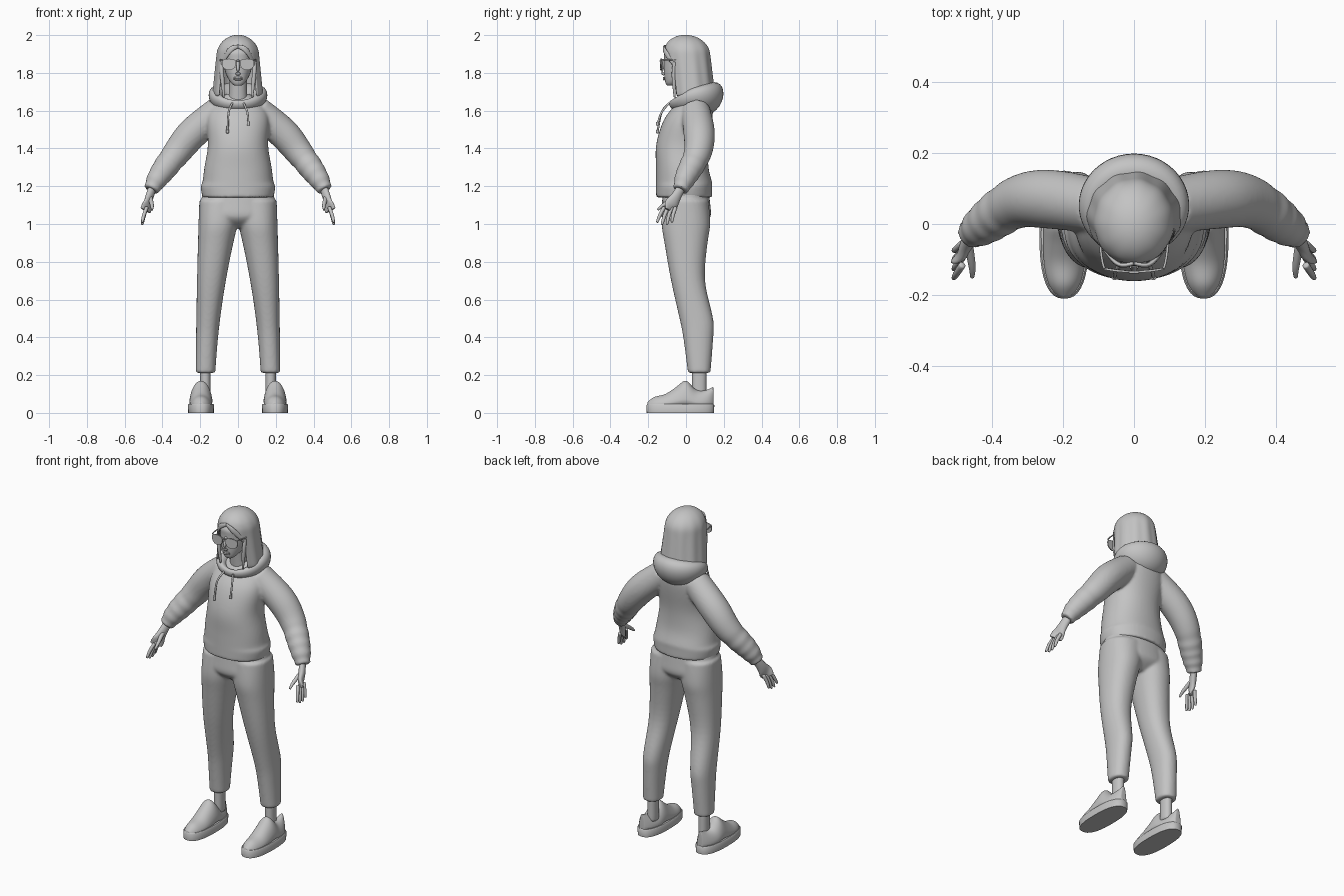
import bpy, bmesh
from math import sin, cos, pi, sqrt, radians, copysign
from mathutils import Vector

cube = bpy.data.objects.get("Cube")
if cube:
    bpy.data.objects.remove(cube)

colour = (.55, .55, .55, 1)
grey = bpy.data.materials.new("plain_grey")
grey.use_nodes = True
grey.diffuse_color = colour
grey.node_tree.nodes["Principled BSDF"].inputs["Base Color"].default_value = colour

SIDES = {"left": 1, "right": -1}


def smooth(rows, steps=3):
    """Spline through a few control rows."""
    out, last = [], len(rows) - 1
    for i in range(last):
        near = [rows[max(0, min(last, i + k))] for k in (-1, 0, 1, 2)]
        for t in [step / steps for step in range(steps)]:
            out.append([b + t / 2 * (c - a + t * (2 * a - 5 * b + 4 * c - d + t * (3 * (b - c) + d - a)))
                        for a, b, c, d in zip(*near)])
    return out + [list(rows[last])]


def turn_angles(count):
    return [2 * pi * k / count for k in range(count)]


def rounded(value, boxiness):
    return copysign(abs(value) ** (2 / boxiness), value)


def flat_ring(z, width, middle, depth, x=0, boxiness=2.2, count=24):
    """Horizontal rounded ring."""
    return [Vector((x + width * rounded(sin(a), boxiness), middle - depth * rounded(cos(a), boxiness), z))
            for a in turn_angles(count)]


def stack(rows):
    return [flat_ring(*row) for row in smooth(rows)]


def tube(path, side=1, count=12):
    """Rings square to a path of x, y, z and one or two radii."""
    points = [Vector((side * row[0], row[1], row[2])) for row in path]
    rings = []
    for i, row in enumerate(path):
        tangent = points[min(i + 1, len(points) - 1)] - points[max(i - 1, 0)]
        turn = tangent.to_track_quat('Z', 'Y')
        rings.append([points[i] + turn @ Vector((row[3] * cos(a), row[-1] * sin(a), 0))
                      for a in turn_angles(count)])
    return rings


def loft(bm, rings, closed=True, caps=True):
    """Skin a list of rings; extra rings near the ends keep them firm."""
    if caps:
        first = [a.lerp(b, .1) for a, b in zip(rings[0], rings[1])]
        last = [a.lerp(b, .1) for a, b in zip(rings[-1], rings[-2])]
        rings = [rings[0], first] + rings[1:-1] + [last, rings[-1]]
    rows = [[bm.verts.new(point) for point in ring] for ring in rings]
    count = len(rows[0])
    for low, high in zip(rows, rows[1:]):
        for i in range(count if closed else count - 1):
            j = (i + 1) % count
            bm.faces.new((low[i], low[j], high[j], high[i]))
    if caps:
        bm.faces.new(rows[0])
        bm.faces.new(rows[-1])


def finish(name, bm, subdivide=True, blend=False, thickness=0):
    bmesh.ops.remove_doubles(bm, verts=bm.verts, dist=.0001)
    bmesh.ops.recalc_face_normals(bm, faces=bm.faces)
    mesh = bpy.data.meshes.new(name)
    bm.to_mesh(mesh)
    bm.free()
    mesh.materials.append(grey)
    mesh.shade_smooth()
    if not subdivide:
        mesh.set_sharp_from_angle(angle=radians(40))
    part = bpy.data.objects.new(name, mesh)
    bpy.context.collection.objects.link(part)
    if thickness:
        shell = part.modifiers.new("shell", 'SOLIDIFY')
        shell.thickness, shell.offset = thickness, 0
    if subdivide:
        part.modifiers.new("round", 'SUBSURF').levels = 1
    if blend:
        skin = part.modifiers.new("blend", 'REMESH')
        skin.mode, skin.voxel_size, skin.use_smooth_shade = 'VOXEL', .008, True
        relax = part.modifiers.new("relax", 'SMOOTH')
        relax.factor, relax.iterations = .5, 5


def make(name, *lofts, **options):
    bm = bmesh.new()
    for rings in lofts:
        loft(bm, rings)
    finish(name, bm, **options)


# hoodie: body with a ribbed hem, sleeves with folds above the cuff
body = stack([(1.14, .19, -.01, .15), (1.2, .2, -.01, .15), (1.22, .19, -.01, .15),
              (1.3, .18, -.02, .14), (1.42, .16, -.02, .14), (1.55, .17, .01, .13),
              (1.63, .14, .04, .1), (1.69, .06, .04, .05)])
sleeve = smooth([(.1, .05, 1.6, .08), (.24, .07, 1.48, .085), (.33, .06, 1.37, .075),
                 (.42, 0, 1.25, .06), (.46, -.03, 1.18, .04)], 6)
for row in sleeve:
    if row[2] < 1.35:
        row[3] *= 1 + .07 * sin(150 * row[2])
make("hoodie", body, *[tube(sleeve, side, 16) for side in SIDES.values()], blend=True)

# hood lying round the neck, a closed tube thick at the back
bm = bmesh.new()
hood = []
for turn in turn_angles(25):
    back = (1 - cos(turn)) / 2
    outward = Vector((sin(turn), -cos(turn), 0))
    centre = Vector((.11 * sin(turn), .03 - .1 * cos(turn), 1.63 + .035 * min(1, 2 * back)))
    across = outward * (.02 + .05 * back)
    along = (Vector((0, 0, 1)) + outward / 4) * (.025 + .065 * back)
    hood.append([centre + across * cos(a) + along * sin(a) for a in turn_angles(12)])
loft(bm, hood + hood[:1], caps=False)
finish("hood", bm)

# trousers: hips and two tapering legs
hips = stack([(1.19, .185, 0, .12), (1.1, .2, 0, .13), (1.03, .2, 0, .13), (.98, .12, 0, .07)])
leg = smooth([(1.13, 0, .12), (1, 0, .13), (.9, 0, .115), (.7, .01, .09), (.5, .055, .09),
              (.4, .065, .08), (.21, .07, .06)])
legs = [[flat_ring(z, .05 + .055 * z * z, middle, depth, side * (.175 - .07 * z * z))
         for z, middle, depth in leg] for side in SIDES.values()]
make("trousers", hips, *legs, blend=True)

shoe_heights = smooth([(-.205, .055), (-.17, .085), (-.11, .1), (-.05, .14), (0, .175),
                       (.05, .125), (.1, .12), (.145, .14)])
palm = smooth([(.45, -.02, 1.2, .02, .025), (.47, -.055, 1.14, .02, .03),
               (.48, -.08, 1.1, .016, .042), (.49, -.09, 1.07, .01, .036)])
thumb = [(.465, -.06, 1.14, .014), (.455, -.12, 1.1, .011), (.455, -.15, 1.075, .006)]

for name, side in SIDES.items():
    # ankle, shoe upper and flat sole
    foot = side * .196
    make(name + "_ankle", [flat_ring(z, .028, .07, .038, side * .173) for z in (.08, .15, .24)])
    upper = []
    for y, top in shoe_heights:
        width = .064 * sqrt(1 - abs((y + .03) / .18) ** 3)
        upper.append([Vector((foot - width * cos(a), y, .03 + (top - .03) * sin(a)))
                      for a in [pi * k / 10 for k in range(11)]])
    make(name + "_shoe_upper", upper)
    make(name + "_shoe_sole", [flat_ring(z, .07 - edge, -.03, .18 - edge, foot, 2.5, 40)
                               for z, edge in ((0, .002), (.04, 0), (.047, .005))], subdivide=False)

    # hand: palm, four fanned fingers and a thumb
    fingers = []
    for fan in (-1.5, -.5, .5, 1.5):
        base = Vector((.482, -.084 + .02 * fan, 1.09))
        tip = Vector((.508, -.115 + .026 * fan, .99 + .012 * abs(fan)))
        knuckle = base.lerp(tip, .5) + Vector((.004, -.005, 0))
        finger = [(*base, .011), (*knuckle, .011), (*base.lerp(tip, .9), .009), (*tip, .005)]
        fingers.append(tube(finger, side, 8))
    make(name + "_hand", tube(palm, side), *fingers, tube(smooth(thumb), side, 8))

    # drawstring ending in a knot
    end = 1.51 + .02 * side
    cord = smooth([(.03, -.09, 1.64), (.05, -.13, 1.59), (.055, -.15, end)], 5)
    make(name + "_drawstring", tube([(*point, .006) for point in cord], side, 8))
    make(name + "_drawstring_knot", tube([(.055, -.15, end + drop, .009) for drop in (.01, -.01)], side, 8))

    # fringe swept from the parting, and a loose lock beside the cheek
    fringe = smooth([(0, -.11, 1.94, .006, .01), (.045, -.115, 1.92, .007, .016),
                     (.09, -.06, 1.84, .006, .01)])
    make(name + "_fringe", tube(fringe, side))
    lock = smooth([(.09, -.06, 1.86, .008), (.085, -.065, 1.79, .013), (.075, -.06, 1.67, .005)])
    make(name + "_lock", tube(lock, side))

    # sunglasses: lens flat on top and deep below, with its temple
    lens = []
    for y in (-.137, -.131):
        lens.append([])
        for a in turn_angles(20):
            x = .048 + .038 * cos(a)
            drop = .02 if sin(a) > 0 else .04
            lens[-1].append(Vector((side * x, y + 1.2 * x * x, 1.855 + drop * rounded(sin(a), 2.8))))
    make(name + "_lens", lens, subdivide=False)
    temple = [(.083, -.126, 1.87, .004), (.092, -.1, 1.87, .004), (.1, 0, 1.865, .004)]
    make(name + "_temple", tube(temple, side, 8))

make("glasses_bridge", tube([(x, -.136, 1.863, .004) for x in (-.014, 0, .014)], 1, 8))

# head, neck, nose and lips
face = smooth([(1.733, .02, -.1, -.06), (1.75, .04, -.11, -.03), (1.8, .067, -.117, .06),
               (1.87, .08, -.117, .1), (1.92, .08, -.113, .1), (1.975, .03, -.04, .04)])
make("head", [flat_ring(z, width, (front + back) / 2, (back - front) / 2)
              for z, width, front, back in face])
make("neck", stack([(1.6, .06, .03, .06), (1.7, .048, .01, .05), (1.79, .05, 0, .05)]))
make("nose", tube([(0, -.112, 1.87, .008), (0, -.122, 1.84, .009), (0, -.131, 1.81, .012),
                   (0, -.128, 1.8, .016, .01), (0, -.114, 1.79, .012, .006)]))
for name, z in (("upper_lip", 1.774), ("lower_lip", 1.765)):
    mouth = [.025 * k / 3 for k in range(-3, 4)]
    make(name, tube([(x, -.117 + 5 * x * x, z, .006 - 6 * x * x) for x in mouth], 1, 8))

# hair: a dome flaring downward, open over the face, with wavy strands
bm = bmesh.new()
strands = []
for step in range(19):
    drop = .32 * (step / 18) ** 1.6
    dome = sqrt(1 - (1 - min(1, drop / .09)) ** 2)
    gap = radians(50) * sqrt(min(1, max(0, (drop - .06) / .1)))
    strand = []
    for k in range(49):
        a = gap + (2 * pi - 2 * gap) * k / 48
        wave = dome * (1 + .018 * sin(11 * a) * min(1, 8 * drop))
        strand.append(Vector((wave * (.097 + .1 * drop) * sin(a),
                              .1 * drop - .004 - wave * (.114 + .02 * drop) * cos(a), 1.996 - drop)))
    strands.append(strand)
loft(bm, strands, closed=False, caps=False)
finish("hair", bm, thickness=.012)
